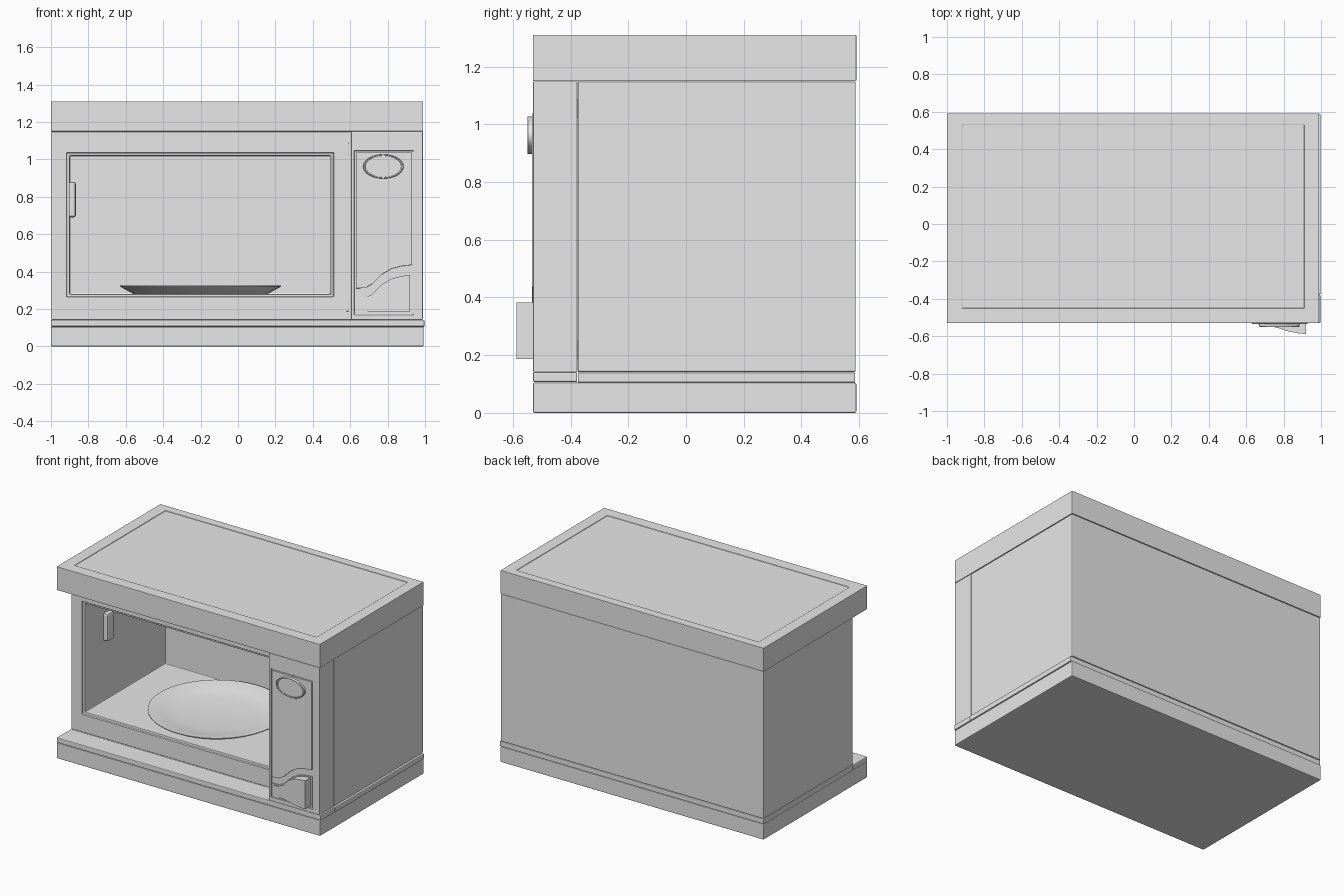
import bpy, bmesh, math

old = bpy.data.objects.get("Cube")
if old:
    bpy.data.objects.remove(old, do_unlink=True)

grey = bpy.data.materials.new("plain_grey")
grey.use_nodes = True
grey.diffuse_color = (0.8, 0.8, 0.8, 1)
grey.node_tree.nodes["Principled BSDF"].inputs["Base Color"].default_value = (0.8, 0.8, 0.8, 1)


def finish(name, bm, bevel=0, smooth=False):
    bmesh.ops.recalc_face_normals(bm, faces=bm.faces[:])
    mesh = bpy.data.meshes.new(name)
    bm.to_mesh(mesh)
    bm.free()
    mesh.materials.append(grey)
    obj = bpy.data.objects.new(name, mesh)
    bpy.context.collection.objects.link(obj)
    if bevel:
        mod = obj.modifiers.new("soft_edges", "BEVEL")
        mod.width, mod.segments = bevel, 2
        mod.limit_method = "ANGLE"
    if smooth:
        bpy.ops.object.select_all(action="DESELECT")
        obj.select_set(True)
        bpy.context.view_layer.objects.active = obj
        bpy.ops.object.shade_smooth_by_angle(angle=math.radians(35))
    return obj


def box_mesh(x, y, z):
    bm = bmesh.new()
    bmesh.ops.create_cube(bm, size=1)
    for v in bm.verts:
        v.co = [r[0] if c < 0 else r[1] for c, r in zip(v.co, (x, y, z))]
    return bm


def box(name, x, y, z, bevel=0.0):
    return finish(name, box_mesh(x, y, z), bevel)


def recess(bm, axis, side, rect, level):
    """Inset the outermost face on an axis to a rectangle and push it to a level."""
    bm.normal_update()
    face = [f for f in bm.faces if f.normal[axis] * side > 0.9]
    face = face[0] if len(face) == 1 else min(face, key=lambda f: f.calc_area() if f.select else 99)
    others = [i for i in range(3) if i != axis]
    mid = face.calc_center_median()
    bmesh.ops.inset_individual(bm, faces=[face], thickness=0.001)

    def fit(lo_hi):
        for v in face.verts:
            for i, (lo, hi) in zip(others, lo_hi):
                v.co[i] = lo if v.co[i] < mid[i] else hi

    fit(rect)
    made = bmesh.ops.extrude_discrete_faces(bm, faces=[face])["faces"][0]
    for v in made.verts:
        v.co[axis] = level
    for f in bm.faces:
        f.select = False
    made.select = True


def prism(name, outline, back, front, bevel=0.0):
    bm = bmesh.new()
    face = bm.faces.new([bm.verts.new((x, back, z)) for x, z in outline])
    made = bmesh.ops.extrude_face_region(bm, geom=[face])["geom"]
    for v in made:
        if isinstance(v, bmesh.types.BMVert):
            v.co.y = front
    return finish(name, bm, bevel)


# Base, trim and top slab
box("base_slab", (-1, 0.992), (-0.53, 0.59), (0, 0.105), 0.005)
box("front_trim", (-1, 0.996), (-0.53, -0.377), (0.107, 0.142), 0.005)
box("rear_trim", (-0.998, 0.998), (-0.375, 0.586), (0.105, 0.14), 0.004)
top = box_mesh((-1, 0.99), (-0.53, 0.59), (1.15, 1.31))
recess(top, 2, 1, ((-0.92, 0.91), (-0.45, 0.53)), 1.306)
finish("top_slab", top, 0.005)

# Oven body with a stepped opening and deep cavity
body = box_mesh((-0.998, 0.988), (-0.375, 0.588), (0.142, 1.148))
recess(body, 1, -1, ((-0.915, 0.51), (0.265, 1.035)), -0.365)
recess(body, 1, -1, ((-0.9, 0.495), (0.28, 1.02)), 0.5)
finish("oven_body", body, 0.008)

# Control column
column = box_mesh((0.605, 0.988), (-0.53, -0.376), (0.143, 1.149))
recess(column, 1, -1, ((0.622, 0.938), (0.17, 1.045)), -0.524)
finish("control_column", column, 0.004)

# Upper control plate with a wavy lower edge
wave = [(0.63, 0.31), (0.68, 0.312), (0.72, 0.335), (0.77, 0.385),
        (0.82, 0.415), (0.88, 0.43), (0.93, 0.435)]
prism("control_plate", wave + [(0.93, 1.038), (0.63, 1.038)], -0.523, -0.534, 0.003)

# Lower plate behind the door button, following the same wave
low = [(x, z - 0.045) for x, z in wave]
prism("button_surround", low + [(0.93, 0.175), (0.63, 0.175)], -0.523, -0.531)

# Door button, swelling forward toward its outer end
bm = bmesh.new()
columns = []
depths = [-0.534, -0.537, -0.543, -0.556, -0.573, -0.585, -0.588]
for (x, z), y in zip(low, depths):
    x = min(max(x, 0.64), 0.92)
    columns.append([bm.verts.new(p) for p in (
        (x, -0.523, 0.187), (x, y, 0.187), (x, y, z - 0.008), (x, -0.523, z - 0.008))])
for a, b in zip(columns, columns[1:]):
    for i in range(4):
        j = (i + 1) % 4
        bm.faces.new((a[i], a[j], b[j], b[i]))
bm.faces.new(columns[0])
bm.faces.new(columns[-1])
finish("door_button", bm, smooth=True)

# Oval display: raised rim with a sunken face
bm = bmesh.new()
rings = []
for scale, y in ((1, -0.53), (1, -0.547), (0.97, -0.55), (0.91, -0.55), (0.89, -0.543)):
    ring = []
    for i in range(40):
        a = math.tau * i / 40
        ring.append(bm.verts.new((0.777 + 0.108 * scale * math.cos(a), y,
                                  0.962 + 0.065 * scale * math.sin(a))))
    rings.append(ring)
for a, b in zip(rings, rings[1:]):
    for i in range(40):
        j = (i + 1) % 40
        bm.faces.new((a[i], a[j], b[j], b[i]))
bm.faces.new(rings[-1])
finish("oval_display", bm, smooth=True)

# Latch plates beside the opening
for name, z in (("upper_latch", 1.055), ("lower_latch", 0.22)):
    box(name, (0.577, 0.593), (-0.379, -0.374), (z - 0.032, z + 0.032), 0.002)

# Vent block on the inner side wall
box("wall_guide", (-0.905, -0.867), (-0.17, -0.09), (0.69, 0.88), 0.012)

# Shallow turntable dish
bm = bmesh.new()
profile = [(0, 0.281), (0.36, 0.281), (0.43, 0.32), (0.43, 0.325),
           (0.42, 0.325), (0.33, 0.302), (0.24, 0.289), (0, 0.287)]
verts = [bm.verts.new((r, 0, z)) for r, z in profile]
edges = [bm.edges.new(p) for p in zip(verts, verts[1:])]
bmesh.ops.spin(bm, geom=verts + edges, axis=(0, 0, 1), cent=(0, 0, 0),
               angle=math.tau, steps=48, use_merge=True)
bmesh.ops.remove_doubles(bm, verts=bm.verts[:], dist=0.0005)
dish = finish("turntable_dish", bm, smooth=True)
dish.location = (-0.2, 0.06, 0)
